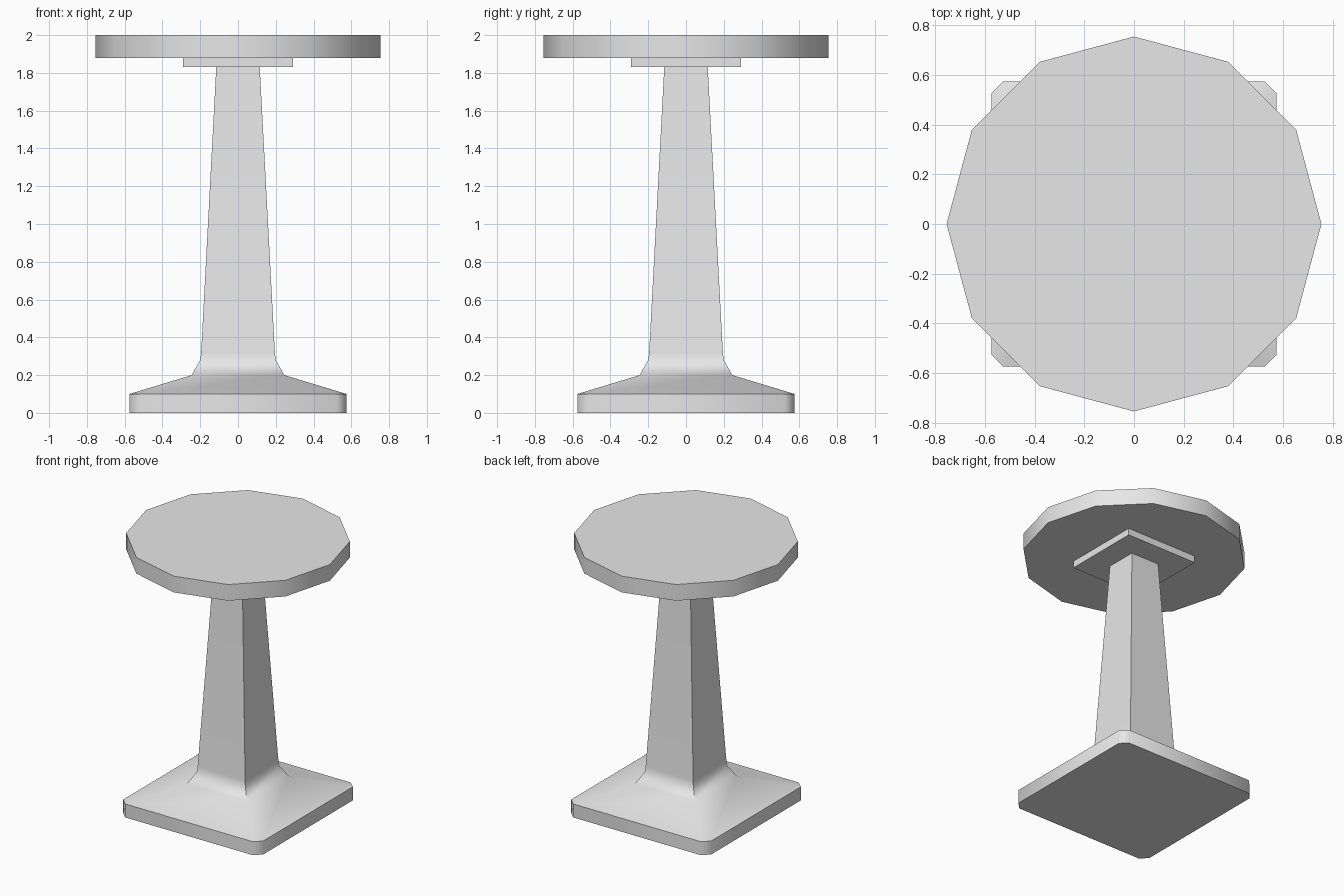
import bpy
import bmesh
from math import cos, sin, pi, radians

cube = bpy.data.objects.get("Cube")
if cube:
    bpy.data.objects.remove(cube, do_unlink=True)

grey = bpy.data.materials.new("light grey")
grey.use_nodes = True
grey.diffuse_color = (0.8, 0.8, 0.8, 1)
bsdf = next(n for n in grey.node_tree.nodes if n.type == 'BSDF_PRINCIPLED')
bsdf.inputs["Base Color"].default_value = grey.diffuse_color


def square(half, cut=0.0):
    """Square outline, its corners optionally cut off."""
    pts = []
    for sx, sy in ((1, 1), (-1, 1), (-1, -1), (1, -1)):
        pair = [(sx * half, sy * (half - cut)), (sx * (half - cut), sy * half)]
        pts += pair if sx == sy else pair[::-1]
    return pts


def polygon(sides, radius):
    return [(radius * cos(2 * pi * i / sides), radius * sin(2 * pi * i / sides))
            for i in range(sides)]


def loft(name, sections):
    """Closed solid through (height, outline) sections."""
    bm = bmesh.new()
    rings = [[bm.verts.new((x, y, z)) for x, y in pts] for z, pts in sections]
    for low, high in zip(rings, rings[1:]):
        for i in range(len(low)):
            j = (i + 1) % len(low)
            bm.faces.new((low[i], low[j], high[j], high[i]))
    bm.faces.new(rings[0][::-1])
    bm.faces.new(rings[-1])
    # Collapse the uncut corners to single points
    bmesh.ops.remove_doubles(bm, verts=bm.verts, dist=0.0001)
    bmesh.ops.recalc_face_normals(bm, faces=bm.faces)
    mesh = bpy.data.meshes.new(name)
    bm.to_mesh(mesh)
    bm.free()
    mesh.materials.append(grey)
    obj = bpy.data.objects.new(name, mesh)
    bpy.context.collection.objects.link(obj)
    bpy.ops.object.select_all(action='DESELECT')
    obj.select_set(True)
    bpy.context.view_layer.objects.active = obj
    bpy.ops.object.shade_smooth_by_angle(angle=radians(50))


# Square foot, sloping up into a flared, tapering column
loft("pedestal", [
    (0.0, square(0.575, 0.05)),
    (0.1, square(0.575, 0.05)),
    (0.2, square(0.245)),
    (0.28, square(0.2)),
    (0.32, square(0.195)),
    (1.83, square(0.115)),
])

# Square plate under the seat
loft("support_plate", [(1.83, square(0.29)), (1.885, square(0.29))])

# Twelve-sided seat
loft("seat", [(1.88, polygon(12, 0.755)), (2.0, polygon(12, 0.755))])
